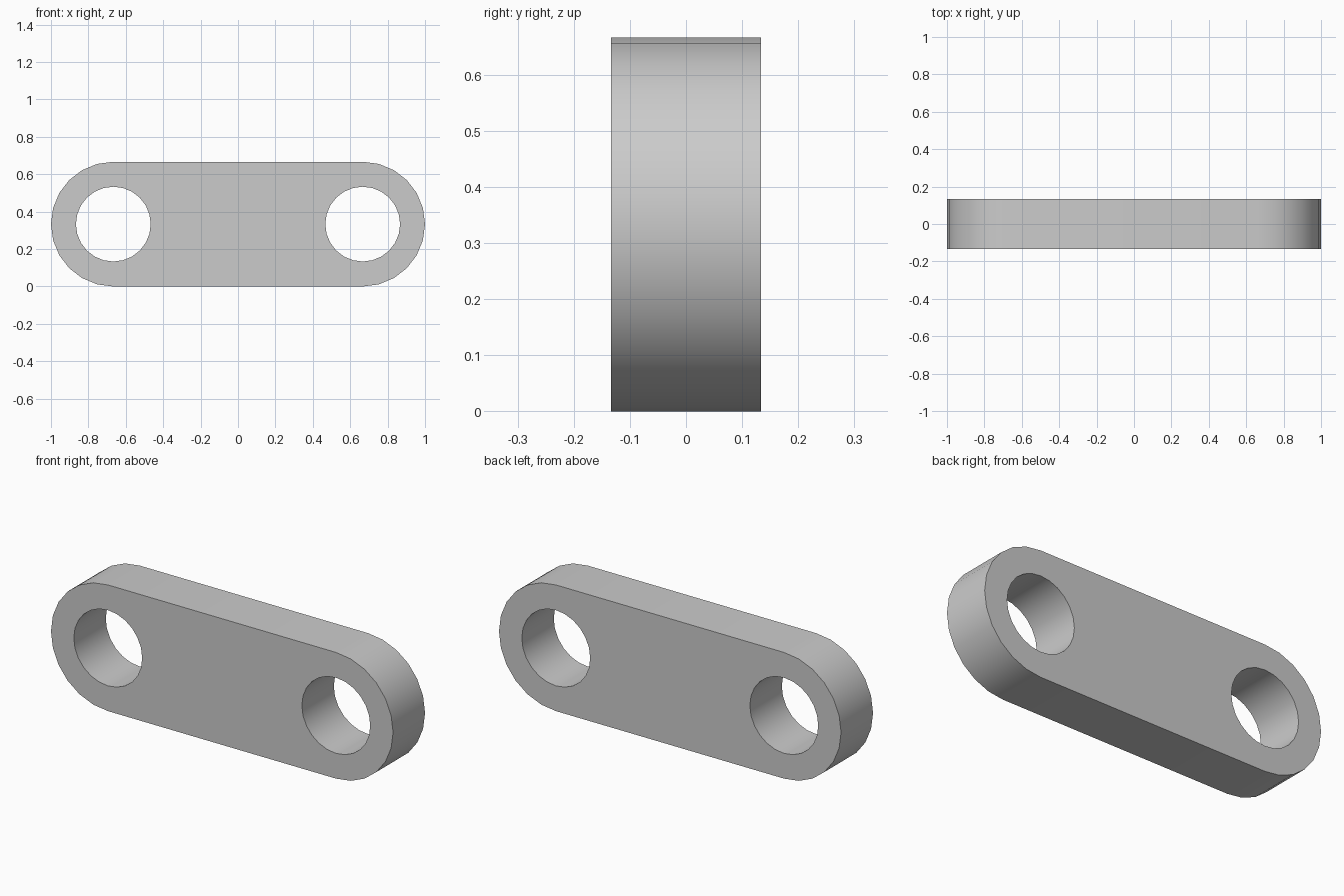
import bpy, bmesh
from math import sin, cos, pi, radians
from mathutils import Vector

cube = bpy.data.objects.get("Cube")
if cube:
    bpy.data.objects.remove(cube, do_unlink=True)

END_RADIUS = 1 / 3
HOLE_RADIUS = 0.2
CENTRE_X = 2 / 3
THICKNESS = 0.267
STEPS = 24

grey = bpy.data.materials.new("plain grey")
grey.use_nodes = True
colour = (0.6, 0.6, 0.6, 1)
grey.diffuse_color = colour
grey.node_tree.nodes["Principled BSDF"].inputs["Base Color"].default_value = colour


def arc(cx, radius, start, sweep, count):
    """Points on an arc in the front plane."""
    angles = [start + sweep * i / STEPS for i in range(count)]
    return [Vector((cx + radius * cos(a), -THICKNESS / 2, END_RADIUS + radius * sin(a)))
            for a in angles]


def add_loop(bm, points):
    verts = [bm.verts.new(p) for p in points]
    return [bm.edges.new((v, verts[i - 1])) for i, v in enumerate(verts)]


# Rounded outline and the two pin holes
bm = bmesh.new()
half = STEPS // 2 + 1
outline = (arc(CENTRE_X, END_RADIUS, -pi / 2, 2 * pi, half)
           + arc(-CENTRE_X, END_RADIUS, pi / 2, 2 * pi, half))
edges = add_loop(bm, outline)
for side in (-1, 1):
    edges += add_loop(bm, arc(side * CENTRE_X, HOLE_RADIUS, 0, 2 * pi, STEPS))
bmesh.ops.triangle_fill(bm, edges=edges, use_beauty=True, normal=(0, -1, 0))

# Thickness
result = bmesh.ops.extrude_face_region(bm, geom=bm.faces[:], use_keep_orig=True)
moved = [g for g in result["geom"] if isinstance(g, bmesh.types.BMVert)]
bmesh.ops.translate(bm, verts=moved, vec=(0, THICKNESS, 0))
bmesh.ops.recalc_face_normals(bm, faces=bm.faces[:])

mesh = bpy.data.meshes.new("link_plate")
bm.to_mesh(mesh)
bm.free()
mesh.materials.append(grey)
plate = bpy.data.objects.new("link_plate", mesh)
bpy.context.collection.objects.link(plate)

# Smooth round walls, crisp rims
bpy.ops.object.select_all(action="DESELECT")
plate.select_set(True)
bpy.context.view_layer.objects.active = plate
bpy.ops.object.shade_smooth_by_angle(angle=radians(30))
